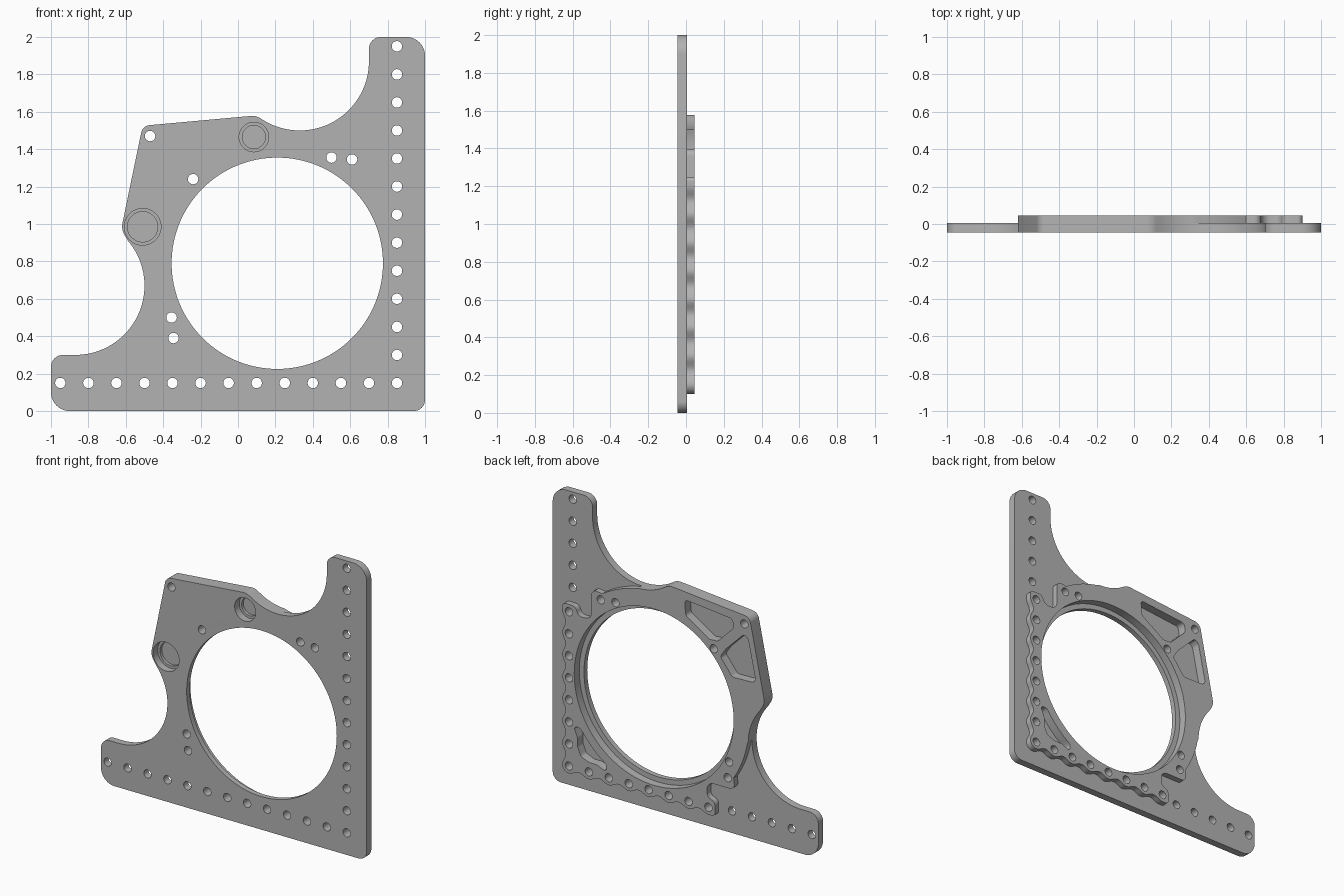
import bpy, bmesh
from math import cos, sin, pi, radians, tan
from mathutils import Vector

if "Cube" in bpy.data.objects:
    bpy.data.objects.remove(bpy.data.objects["Cube"])

grey = bpy.data.materials.new("machined grey")
grey.use_nodes = True
COLOUR = (0.45, 0.45, 0.45, 1)
grey.diffuse_color = COLOUR
grey.node_tree.nodes["Principled BSDF"].inputs["Base Color"].default_value = COLOUR

FRONT, STEP, BACK = -0.045, 0.005, 0.045
BORE = (0.21, 0.79)


def arc(centre, r, a0, a1, n=24):
    angles = [radians(a0 + (a1 - a0) * i / n) for i in range(n + 1)]
    return [(centre[0] + r * cos(a), centre[1] + r * sin(a)) for a in angles]


def circle(centre, r, n=24):
    return arc(centre, r, 0, 360, n)[:-1]


def rounded(points, steps=8):
    """Closed outline; points given as (x, z, r) get a fillet of radius r."""
    out = []
    for i, p in enumerate(points):
        if len(p) == 2:
            out.append(p)
            continue
        c = Vector(p[:2])
        a = Vector(points[i - 1][:2]) - c
        b = Vector(points[(i + 1) % len(points)][:2]) - c
        half = a.angle(b) / 2
        t = min(p[2] / tan(half), a.length * 0.49, b.length * 0.49)
        r = t * tan(half)
        mid = c + (a.normalized() + b.normalized()).normalized() * (r / sin(half))
        u, v = c + a.normalized() * t - mid, c + b.normalized() * t - mid
        for k in range(steps + 1):
            f = k / steps
            w = u.lerp(v, f).normalized() * r
            out.append(tuple(mid + w))
    return out


def mirror(points):
    """Reflect across the diagonal through the square corner."""
    return [(1 - p[1], 1 - p[0], *p[2:]) for p in points]


def plate(name, loops, y0, y1):
    """Fill the outline, leave the inner loops open, extrude from y0 to y1."""
    curve = bpy.data.curves.new(name, "CURVE")
    curve.dimensions, curve.fill_mode = "2D", "BOTH"
    curve.extrude = (y1 - y0) / 2
    for loop in loops:
        s = curve.splines.new("POLY")
        s.points.add(len(loop) - 1)
        for sp, p in zip(s.points, loop):
            sp.co = (p[0], p[1], 0, 1)
        s.use_cyclic_u = True
    temp = bpy.data.objects.new(name + "_profile", curve)
    bpy.context.collection.objects.link(temp)
    graph = bpy.context.evaluated_depsgraph_get()
    mesh = bpy.data.meshes.new_from_object(temp.evaluated_get(graph))
    bpy.data.objects.remove(temp)
    bm = bmesh.new()
    bm.from_mesh(mesh)
    for v in bm.verts:
        v.co = (v.co.x, v.co.z + (y0 + y1) / 2, v.co.y)
    bmesh.ops.remove_doubles(bm, verts=bm.verts, dist=0.00005)
    bmesh.ops.recalc_face_normals(bm, faces=bm.faces)
    bm.to_mesh(mesh)
    bm.free()
    mesh.materials.clear()
    mesh.materials.append(grey)
    obj = bpy.data.objects.new(name, mesh)
    bpy.context.collection.objects.link(obj)
    return obj


def cut(obj, loop, y0, y1):
    cutter = plate("cutter", [loop], y0, y1)
    mod = obj.modifiers.new("cut", "BOOLEAN")
    mod.operation, mod.solver, mod.object = "DIFFERENCE", "EXACT", cutter
    graph = bpy.context.evaluated_depsgraph_get()
    mesh = bpy.data.meshes.new_from_object(obj.evaluated_get(graph))
    obj.modifiers.clear()
    obj.data = mesh
    bpy.data.objects.remove(cutter)


# Edge shared by both layers: two concave scoops and the angled shoulder
TOP_SCOOP, SIDE_SCOOP, SCOOP_R = (0.33, 1.87), (-0.87, 0.67), 0.37
shoulder = [(0.095, 1.58, 0.08), (-0.51, 1.525, 0.05), (-0.625, 0.97, 0.09)]

base_outline = rounded(
    [(1, 0, 0.06), (1, 2, 0.1), (0.7, 2, 0.1)]
    + arc(TOP_SCOOP, SCOOP_R, 360, 240, 40) + shoulder
    + arc(SIDE_SCOOP, SCOOP_R, 40, -90, 40)
    + [(-1, 0.3, 0.1), (-1, 0, 0.1)])

# Raised layer: scalloped edge, end lobe and ring, mirrored for the other leg
scallops = []
for i in range(85):
    z = 0.15 + 1.05 * i / 84
    scallops.append((0.8875 + 0.0125 * cos(2 * pi * (z - 0.15) / 0.15), z))
leg = (arc((0.85, 0.15), 0.05, -45, 0, 6)[:-1] + scallops
       + [(0.9, 1.25, 0.05), (0.8, 1.25, 0.04), (0.78, 1.19, 0.04),
          (0.68, 1.19, 0.05), (0.68, 1.4, 0.06)]
       + arc(BORE, 0.715, 57, 79, 10))
raised_outline = rounded(
    leg + arc(TOP_SCOOP, SCOOP_R, 269, 240, 10) + shoulder
    + arc(SIDE_SCOOP, SCOOP_R, 40, 1, 12) + mirror(leg)[:0:-1])

# Screw holes
row = [(0.85, 0.15 + 0.15 * i) for i in range(13)]
pair = [(0.5, 1.355), (0.61, 1.345)]
extra = pair + mirror(pair) + [(-0.47, 1.47), (-0.24, 1.24)]


def screws(count):
    side = row[:count]
    return [circle(c, 0.028, 20) for c in side + mirror(side[1:]) + extra]


# Lightening pockets open to the back
half_pocket = [(0.76, 0.24, 0.03), (0.785, 0.30, 0.03), (0.785, 0.36, 0.03),
               (0.815, 0.43, 0.02), (0.77, 0.43, 0.02)]
pockets = [
    rounded([(-0.02, 1.515, 0.02), (-0.38, 1.48, 0.03), (-0.39, 1.42, 0.03),
             (-0.27, 1.30, 0.02), (-0.21, 1.295, 0.02), (-0.03, 1.41, 0.03)]),
    rounded([(-0.33, 1.26, 0.02), (-0.47, 1.40, 0.03), (-0.50, 1.37, 0.03),
             (-0.56, 1.09, 0.03), (-0.38, 1.085, 0.03), (-0.29, 1.20, 0.02)]),
    rounded(half_pocket + arc(BORE, 0.66, -34, -56, 10) + mirror(half_pocket)[:0:-1]),
]

# Round blind recesses in the front: centre, radius
recesses = [((0.085, 1.465), 0.079), ((-0.51, 0.985), 0.098)]

base = plate("base_plate",
             [base_outline, circle(BORE, 0.565, 128)] + screws(13)
             + [circle(c, r, 48) for c, r in recesses], FRONT, STEP)
raised = plate("raised_back_frame",
               [raised_outline, circle(BORE, 0.6, 128)] + screws(8) + pockets,
               STEP, BACK)

cut(base, circle(BORE, 0.6, 128), -0.01, 0.03)
for p in pockets:
    cut(base, p, -0.015, 0.03)
for c, r in recesses:
    cut(raised, circle(c, r - 0.017, 48), -0.02, 0.025)

for obj in (base, raised):
    bpy.ops.object.select_all(action="DESELECT")
    obj.select_set(True)
    bpy.context.view_layer.objects.active = obj
    bpy.ops.object.shade_smooth_by_angle(angle=radians(30))
